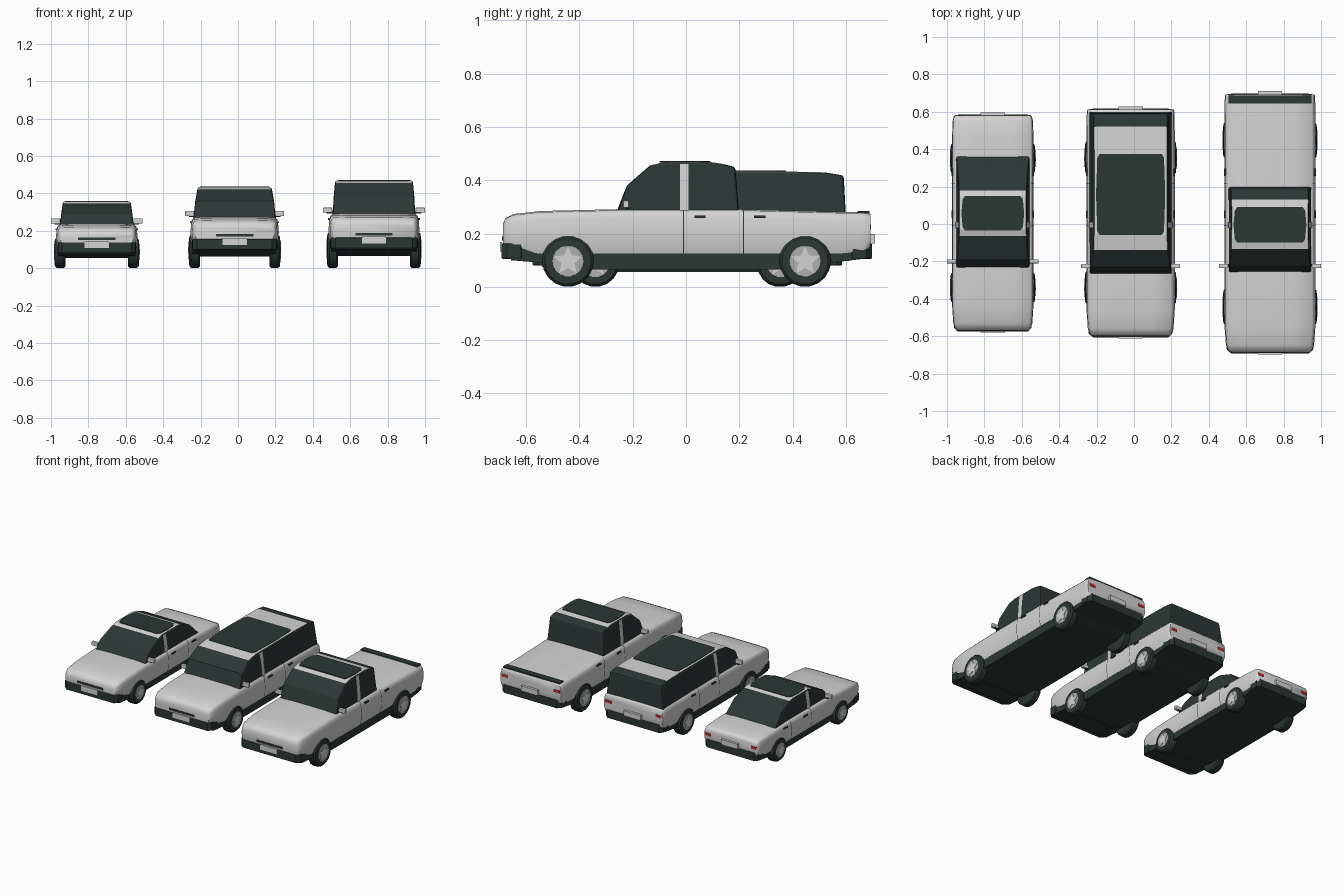
import bpy, bmesh, math

if "Cube" in bpy.data.objects:
    bpy.data.objects.remove(bpy.data.objects["Cube"])


def material(name, rgb):
    m = bpy.data.materials.new(name)
    m.diffuse_color = (*rgb, 1)
    m.use_nodes = True
    m.node_tree.nodes["Principled BSDF"].inputs["Base Color"].default_value = m.diffuse_color
    return m


PAINT = material("light_grey_paint", (0.66, 0.66, 0.66))
DARK = material("dark_glass_and_rubber", (0.026, 0.038, 0.036))
RIM = material("rim_grey", (0.42, 0.43, 0.43))
RED = material("tail_light_red", (0.5, 0.03, 0.03))


def build(name, verts, faces, mats, indices=None, smooth=0, bevel=0):
    bm = bmesh.new()
    vs = [bm.verts.new(v) for v in verts]
    for i, f in enumerate(faces):
        face = bm.faces.new([vs[j] for j in f])
        face.material_index = indices[i] if indices else 0
    bmesh.ops.recalc_face_normals(bm, faces=bm.faces)
    me = bpy.data.meshes.new(name)
    bm.to_mesh(me)
    bm.free()
    for m in mats:
        me.materials.append(m)
    ob = bpy.data.objects.new(name, me)
    bpy.context.collection.objects.link(ob)
    if bevel:
        b = ob.modifiers.new("bevel", "BEVEL")
        b.width, b.segments, b.limit_method = bevel, 2, "ANGLE"
        b.angle_limit = math.radians(45)
    if smooth:
        bpy.ops.object.select_all(action="DESELECT")
        ob.select_set(True)
        bpy.context.view_layer.objects.active = ob
        bpy.ops.object.shade_smooth_by_angle(angle=math.radians(smooth))
    return ob


def loft(name, rings, mats, indices=None, **kw):
    """Skin equal closed rings and cap both ends."""
    n = len(rings[0])
    verts = [p for r in rings for p in r]
    faces = [(i * n + j, i * n + (j + 1) % n, (i + 1) * n + (j + 1) % n, (i + 1) * n + j)
             for i in range(len(rings) - 1) for j in range(n)]
    faces += [tuple(range(n)), tuple(range(len(verts) - n, len(verts)))]
    return build(name, verts, faces, mats, indices, **kw)


def box(name, x, y, z, sx, sy, sz, mat, bevel=0):
    ring = lambda zz: [(x + a * sx / 2, y + b * sy / 2, zz)
                       for a, b in ((-1, -1), (1, -1), (1, 1), (-1, 1))]
    return loft(name, [ring(z - sz / 2), ring(z + sz / 2)], [mat], bevel=bevel)


def strip(name, pts, y0, y1, mat):
    """Thin painted band running through (x, z) points."""
    verts = [(x, y, z) for x, z in pts for y in (y0, y1)]
    faces = [(2 * i, 2 * i + 1, 2 * i + 3, 2 * i + 2) for i in range(len(pts) - 1)]
    return build(name, verts, faces, [mat])


# right half of the body cross-section, as fractions of half width and height
SECTION = [(0.955, 0), (0.99, 0.2), (1, 0.5), (0.985, 0.8), (0.965, 0.92), (0.925, 0.985), (0.5, 1.01)]


def wheel(name, cx, y, hw, r, s):
    def circle(x, rad, n=18):
        return [(cx + s * x, y + rad * math.cos(2 * math.pi * i / n),
                 r + rad * math.sin(2 * math.pi * i / n)) for i in range(n)]
    out = hw + 0.008
    loft(name + "_tyre", [circle(out - 0.058, r * 0.9), circle(out - 0.05, r), circle(out - 0.012, r),
                          circle(out - 0.002, r * 0.9), circle(out, r * 0.66)], [DARK], smooth=40)
    loft(name + "_rim", [circle(out - 0.01, r * 0.63), circle(out + 0.001, r * 0.6)], [RIM], smooth=40)
    # five pointed wheel trim
    star = [[(cx + s * x, y + q * r * math.sin(math.pi * i / 5), r + q * r * math.cos(math.pi * i / 5))
             for i in range(10) for q in [0.58 if i % 2 == 0 else 0.27]]
            for x in (out, out + 0.004)]
    loft(name + "_star", star, [PAINT])


def car(n, cx, hw, f, r, T, B, d, k, cabin, roof, base_hw, roof_hw, sun, wheels, R, mirror, floor):
    # painted body shell
    stations = [(f, .89, .035, .055), (f + .01, .925, .03, .032), (f + .04, .97, .01, .018),
                (f + .14, 1, 0, .007), (-.25, 1, 0, 0), (.2, 1, 0, 0), (r - .12, 1, 0, d),
                (r - .03, 1 - .015 * k, .008, d + .004 * k), (r - .006, 1 - .04 * k, .02, d + .013 * k),
                (r, 1 - .07 * k, .03, d + .03 * k)]
    rings = []
    for y, w, lo, hi in stations:
        z0, z1 = B + lo, T - hi
        half = [(hw * w * a, y, z0 + (z1 - z0) * b) for a, b in SECTION]
        rings.append([(cx + x, y, z) for x, y, z in half] + [(cx - x, y, z) for x, y, z in reversed(half)])
    loft(n + "_body", rings, [PAINT], smooth=50)

    # dark underbody tray
    prof = [(f + .02, B + .03), (f + .03, B - .025), (f + .15, B - .035), (f + .22, floor), (r - .22, floor),
            (r - .15, B - .035), (r - .03, B - .02), (r - .02, B + .03)]
    loft(n + "_underbody", [[(cx + s * hw * w, y, z) for y, z in prof]
                            for s, w in ((-1, .95), (1, .95))], [DARK])

    # bumpers wrapping both ends
    for end, e, inw in (("front", f, 1), ("rear", r, -1)):
        plan = [(-.97, .07), (-.95, .015), (-.85, -.006), (.85, -.006), (.95, .015), (.97, .07)]
        loft(f"{n}_{end}_bumper", [[(cx + a * hw, e + inw * b, z) for a, b in plan]
                                   for z in (B - .02, B + .038)], [DARK], bevel=.006)
        box(f"{n}_{end}_plate", cx, e - inw * .007, B + (.025 if inw > 0 else .055),
            .13, .008 if inw > 0 else .02, .036, PAINT)
    box(n + "_grille", cx, f, B + .057, .2, .008, .014, DARK)

    # cabin: glass all round with a painted roof
    zlo, zhi = cabin[0][1], max(z for _, z in cabin)
    width = lambda z: base_hw + (roof_hw - base_hw) * max(0, (z - zlo) / (zhi - zlo)) ** 1.5
    pts = [(cabin[0][0], zlo - .03)] + cabin + [(cabin[-1][0], zlo - .03)]
    ids = [1 if roof[0] < i + 1 <= roof[1] else 0 for i in range(len(pts))] + [0, 0]
    loft(n + "_cabin", [[(cx + s * width(z), y, z) for y, z in pts] for s in (-1, 1)],
         [DARK, PAINT], ids, bevel=.01)
    y0, y1 = sun
    c, w = .02, roof_hw - .012
    plan = [(-w + c, y0), (w - c, y0), (w - c / 3, y0 + c), (w, (y0 + y1) / 2), (w - c / 3, y1 - c),
            (w - c, y1), (-w + c, y1), (-w + c / 3, y1 - c), (-w, (y0 + y1) / 2), (-w + c / 3, y0 + c)]
    loft(n + "_sunroof", [[(cx + x, y, z) for x, y in plan] for z in (zhi - .003, zhi + .003)], [DARK])

    for s, side in ((-1, "left"), (1, "right")):
        # centre pillar, door gaps and handles
        zs = [zlo + (zhi - .008 - zlo) * i / 5 for i in range(6)]
        strip(f"{n}_{side}_pillar", [(cx + s * (width(z) + .002), z) for z in zs], -.022, .01, PAINT)
        gap = [(cx + s * (hw * a + .0015), B + (T - B) * b) for a, b in SECTION[:6]]
        for i, y in enumerate((-.01, .215)):
            strip(f"{n}_{side}_door_gap_{i}", gap, y - .002, y + .002, DARK)
            box(f"{n}_{side}_handle_{i}", cx + s * hw * .985, y + .062, T - .027, .012, .042, .009, DARK)
        # mirrors, tail lights, wheels
        mx, my, mz = mirror
        box(f"{n}_{side}_mirror", cx + s * (mx - .025), my, mz, .05, .022, .027, PAINT, bevel=.004)
        box(f"{n}_{side}_mirror_arm", cx + s * (mx - .045), my + .005, mz - .012, .05, .012, .012, DARK)
        box(f"{n}_{side}_tail_light", cx + s * hw * .83, r - .004, T - d - .055, hw * .2, .012, .02, RED)
        for i, wy in enumerate(wheels):
            wheel(f"{n}_{side}_wheel_{i}", cx, wy, hw, R, s)


car("saloon", -.755, .218, -.57, .58, .235, .1, .008, 1,
    [(-.235, .23), (-.19, .29), (-.065, .346), (-.03, .357), (.15, .357), (.18, .35), (.28, .31), (.36, .23)],
    (3, 6), .197, .18, (-.035, .15), (-.34, .35), .082, (.245, -.2, .252), .055)
car("estate", -.018, .236, -.6, .612, .272, .118, .003, .35,
    [(-.267, .265), (-.23, .36), (-.14, .42), (-.06, .433), (.375, .433), (.52, .43), (.592, .418), (.6, .265)],
    (3, 6), .222, .197, (-.06, .375), (-.34, .355), .09, (.265, -.225, .292), .062)
car("pickup", .727, .243, -.687, .693, .29, .125, .01, .3,
    [(-.257, .285), (-.222, .38), (-.135, .456), (-.08, .469), (.09, .469), (.13, .463), (.185, .45), (.198, .285)],
    (3, 6), .222, .207, (-.1, .09), (-.443, .447), .097, (.273, -.225, .31), .065)

# dark strip across the end of the load cover
box("pickup_load_cover_strip", .727, .666, .281, .444, .044, .008, DARK)
